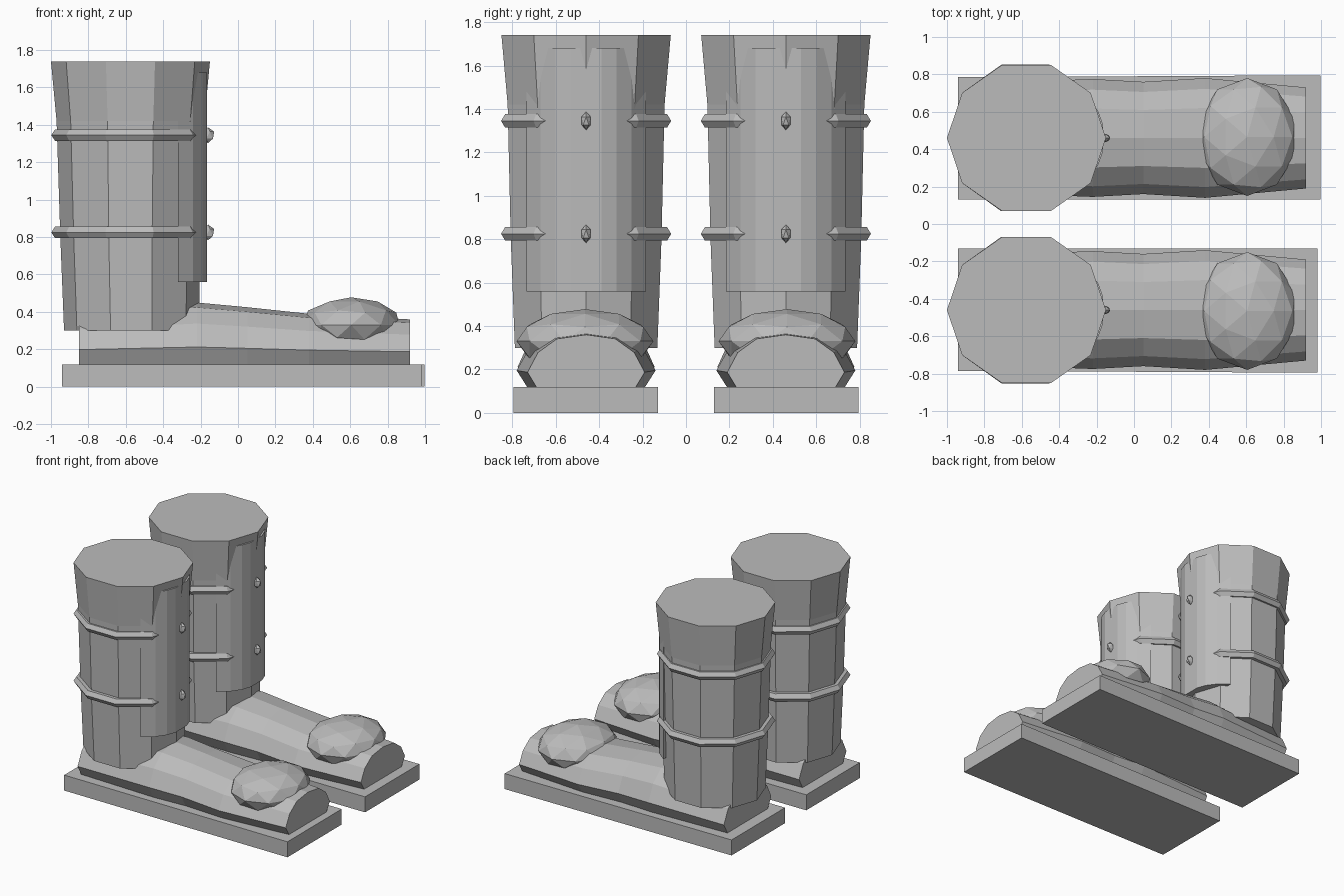
import bpy, bmesh, math
from mathutils import Matrix

if "Cube" in bpy.data.objects:
    bpy.data.objects.remove(bpy.data.objects["Cube"])

grey = bpy.data.materials.new("plain grey")
grey.diffuse_color = (0.5, 0.5, 0.5, 1)
grey.use_nodes = True
grey.node_tree.nodes["Principled BSDF"].inputs["Base Color"].default_value = grey.diffuse_color


def finish(name, bm):
    bmesh.ops.recalc_face_normals(bm, faces=bm.faces)
    me = bpy.data.meshes.new(name)
    bm.to_mesh(me)
    bm.free()
    me.materials.append(grey)
    bpy.context.collection.objects.link(bpy.data.objects.new(name, me))


def loft(name, rings):
    """Skin a list of equal-length point rings, capped at both ends."""
    bm = bmesh.new()
    vs = [[bm.verts.new(p) for p in r] for r in rings]
    n = len(vs[0])
    for a, b in zip(vs, vs[1:]):
        for i in range(n):
            j = (i + 1) % n
            bm.faces.new((a[i], a[j], b[j], b[i]))
    bm.faces.new(vs[0])
    bm.faces.new(vs[-1])
    finish(name, bm)


def ball(name, loc, size, sub):
    bm = bmesh.new()
    m = Matrix.Translation(loc) @ Matrix.Diagonal((*size, 1))
    bmesh.ops.create_icosphere(bm, subdivisions=sub, radius=1, matrix=m)
    finish(name, bm)


def decagon(cx, cy, rx, ry, z):
    return [(cx + rx * math.cos(i * math.pi / 5),
             cy + ry * math.sin(i * math.pi / 5), z) for i in range(10)]


def strap(name, cx, cy, z):
    # ten-sided ring with a small hexagonal section
    bm = bmesh.new()
    vs = []
    for i in range(10):
        a = i * math.pi / 5
        ring = []
        for k in range(6):
            b = k * math.pi / 3
            r = 0.378 + 0.04 * math.cos(b)
            ring.append(bm.verts.new((cx + r * math.cos(a), cy + r * math.sin(a) * 0.985,
                                      z + 0.036 * math.sin(b))))
        vs.append(ring)
    for i in range(10):
        for k in range(6):
            a, b, k2 = vs[i], vs[(i + 1) % 10], (k + 1) % 6
            bm.faces.new((a[k], b[k], b[k2], a[k2]))
    finish(name, bm)


for side, s, toe_x in (("left", 1, 0.998), ("right", -1, 0.98)):
    cy = 0.46 * s
    # flat sole
    loft(side + "_sole", [[(x, y * s, z) for x, y in
         ((-0.94, 0.13), (toe_x, 0.13), (toe_x, 0.795), (-0.94, 0.785))]
         for z in (0, 0.12)])
    # arched foot, undercut along the sole
    section = ((-0.85, 0), (-1, 0.28), (-0.82, 0.66), (-0.5, 0.92), (0, 1),
               (0.5, 0.92), (0.82, 0.66), (1, 0.28), (0.85, 0))
    loft(side + "_foot", [[(x, cy + w * u, 0.12 + (h - 0.12) * v) for u, v in section]
         for x, w, h in ((-0.85, 0.29, 0.40), (-0.22, 0.315, 0.45), (0.05, 0.30, 0.425),
                         (0.38, 0.32, 0.39), (0.92, 0.27, 0.36))])
    # rounded toe cap
    ball(side + "_toe_cap", (0.605, 0.465 * s, 0.33), (0.27, 0.315, 0.148), 2)
    # ten-sided flared shaft
    loft(side + "_shaft", [decagon(c, cy, rx, ry, z) for c, rx, ry, z in
         ((-0.57, 0.36, 0.345, 0.30), (-0.575, 0.375, 0.365, 0.80),
          (-0.575, 0.395, 0.38, 1.42), (-0.575, 0.425, 0.41, 1.74))])
    # curved shin panel
    arc = ((-0.32, -0.275), (-0.24, -0.21), (-0.19, -0.14), (-0.165, -0.07),
           (-0.165, 0.07), (-0.19, 0.14), (-0.24, 0.21), (-0.32, 0.275))
    loft(side + "_shin_panel", [[(x, cy + y, z) for x, y in arc] for z in (0.56, 1.68)])
    # straps, each with a stud on the panel
    for label, z in (("lower", 0.825), ("upper", 1.345)):
        strap(f"{side}_{label}_strap", -0.58, cy, z)
        ball(f"{side}_{label}_stud", (-0.16, cy, z), (0.036, 0.025, 0.042), 1)
